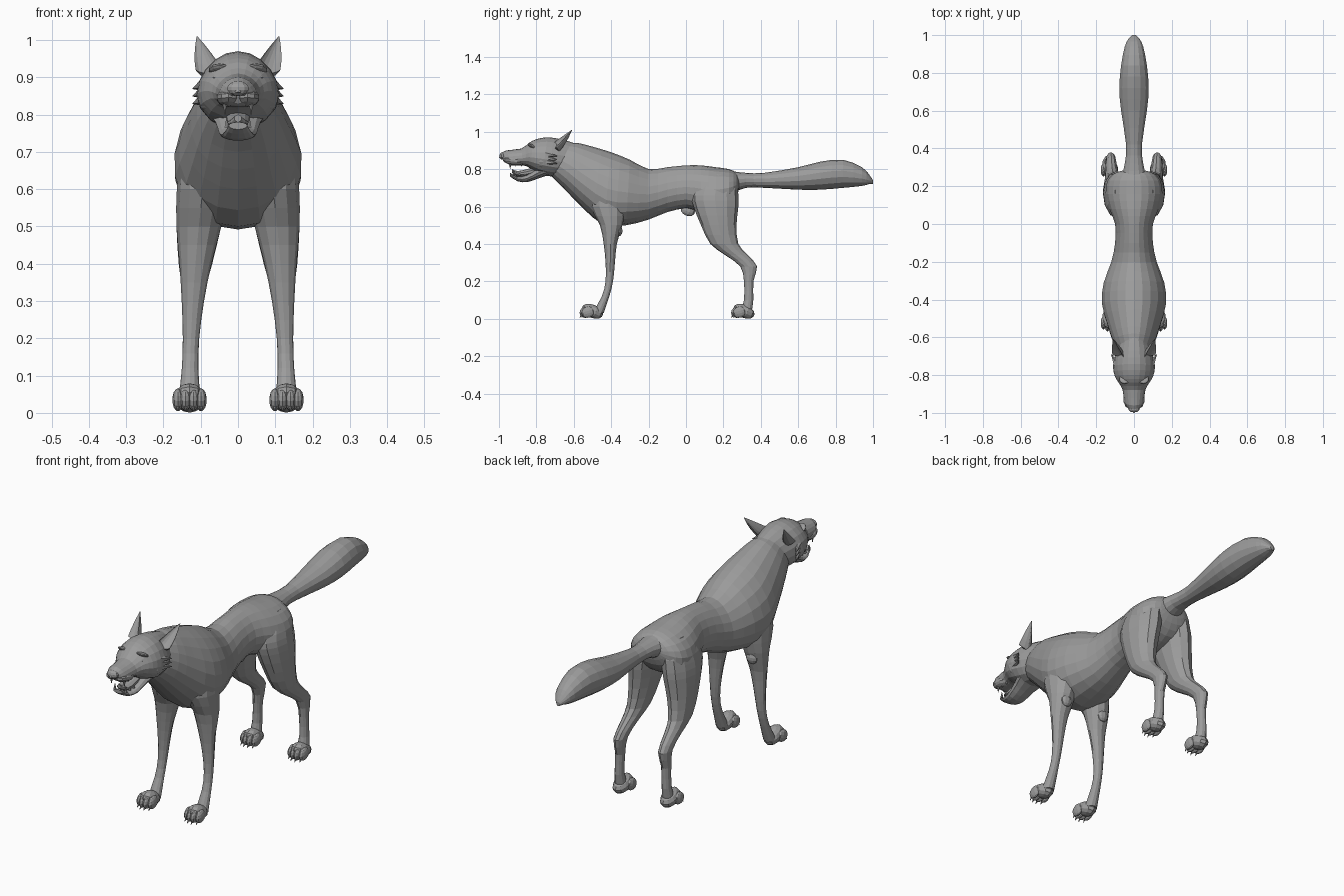
import bpy, bmesh, math
from mathutils import Matrix, Vector

if "Cube" in bpy.data.objects:
    bpy.data.objects.remove(bpy.data.objects["Cube"])

grey = bpy.data.materials.new("fur_grey")
grey.use_nodes = True
colour = (.33, .33, .33, 1)
grey.diffuse_color = colour
grey.node_tree.nodes["Principled BSDF"].inputs["Base Color"].default_value = colour


def finish(name, bm, mirror):
    bmesh.ops.recalc_face_normals(bm, faces=bm.faces)
    mesh = bpy.data.meshes.new(name)
    bm.to_mesh(mesh)
    bm.free()
    mesh.materials.append(grey)
    obj = bpy.data.objects.new(name, mesh)
    bpy.context.collection.objects.link(obj)
    if mirror:
        obj.modifiers.new("Mirror", "MIRROR").use_mirror_merge = False


def refine(stations):
    """Insert a smooth in-between station after each station."""
    rows = [Vector(station) for station in stations]
    padded = [rows[0], *rows, rows[-1]]
    result = []
    for before, a, b, after in zip(padded, rows, rows[1:], padded[3:]):
        result += [a, (a + b) / 2 + (a + b - before - after) / 16]
    return result + [rows[-1]]


def loft(name, stations, sides, egg=0, hollow=False, twist=0, mirror=False):
    """Stations hold: first edge y, z, opposite edge y, z, centre x, half width."""
    bm = bmesh.new()
    rings = []
    turn = Matrix.Rotation(twist, 3, "Z")
    for first_y, first_z, last_y, last_z, centre, half in refine(stations):
        first, last = Vector((centre, first_y, first_z)), Vector((centre, last_y, last_z))
        ring = []
        for k in range(sides):
            angle = math.tau * k / sides
            reach = math.cos(angle)
            width = half * math.sin(angle) * (1 - egg * reach)
            if hollow and reach > 0:
                reach *= -.4
            offset = (first - last) / 2 * reach + Vector((width, 0, 0))
            ring.append(bm.verts.new((first + last) / 2 + turn @ offset))
        rings.append(ring)
    for ring, following in zip(rings, rings[1:]):
        for k in range(sides):
            bm.faces.new((ring[k - 1], ring[k], following[k], following[k - 1]))
    bm.faces.new(rings[0])
    bm.faces.new(rings[-1])
    finish(name, bm, mirror)


def trunk(name, profile, sides, lean=lambda y: 0, egg=0):
    """Upright sections: y, top, bottom, half width; lean shifts the underside."""
    loft(name, [(y, top, y + lean(y), bottom, 0, half)
                for y, top, bottom, half in profile], sides, egg)


def leg(name, profile):
    """Level sections: z, front, back, half width; the legs splay toward the ground."""
    loft(name, [(front, z, back, z, .13 - z * z / 10, half)
                for z, front, back, half in profile], sides=12, mirror=True)


def blob(name, centre, size, tilt=0, mirror=True):
    bm = bmesh.new()
    bmesh.ops.create_uvsphere(bm, u_segments=10, v_segments=7, radius=1)
    turn = Matrix.Rotation(tilt, 3, "X")
    for vert in bm.verts:
        scaled = Vector(a * b for a, b in zip(vert.co, size))
        vert.co = Vector(centre) + turn @ scaled
    finish(name, bm, mirror)


def spike(name, base, direction, radius):
    """Claw, tooth or tuft of fur."""
    bm = bmesh.new()
    base, direction = Vector(base), Vector(direction)
    bmesh.ops.create_cone(bm, cap_ends=True, segments=6, radius1=radius,
                          radius2=radius / 9, depth=direction.length)
    turn = direction.to_track_quat("Z", "Y")
    for vert in bm.verts:
        vert.co = turn @ vert.co + base + direction / 2
    finish(name, bm, mirror=True)


# Torso and neck, the chest leaning forward
trunk("torso", [
    (-.64, .94, .77, .08), (-.58, .94, .7, .11), (-.5, .92, .6, .14),
    (-.4, .89, .5, .17), (-.3, .85, .5, .16), (-.2, .8, .53, .12),
    (-.1, .81, .57, .1), (0, .82, .59, .1), (.08, .82, .57, .13),
    (.16, .81, .57, .15), (.23, .8, .6, .14), (.27, .78, .65, .1),
    (.285, .75, .7, .05)], sides=20, lean=lambda y: min(0, y + .2) / 5, egg=.14)

# Tail, flaring into the rump
trunk("tail", [
    (.15, .81, .65, .09), (.24, .79, .67, .07), (.32, .78, .7, .05),
    (.42, .78, .7, .043), (.6, .81, .69, .07), (.72, .84, .69, .08),
    (.84, .85, .7, .07), (.94, .81, .71, .05), (.98, .77, .72, .03),
    (1, .74, .72, .01)], sides=14)

# Legs
leg("front_leg", [
    (.76, -.46, -.34, .03), (.7, -.5, -.32, .07), (.6, -.51, -.32, .07),
    (.5, -.46, -.34, .06), (.4, -.44, -.37, .043), (.3, -.43, -.38, .03),
    (.2, -.43, -.39, .022), (.12, -.45, -.41, .022), (.03, -.5, -.44, .03)])
leg("hind_leg", [
    (.77, .12, .22, .03), (.72, .06, .27, .06), (.66, .03, .28, .07),
    (.6, .04, .28, .07), (.5, .08, .27, .06), (.4, .13, .28, .045),
    (.34, .21, .33, .033), (.28, .29, .38, .027), (.2, .31, .36, .022),
    (.1, .31, .36, .022), (.03, .29, .35, .03)])
blob("elbow", (.11, -.36, .47), (.03, .02, .03))

# Paws with four toes each, the middle toes reaching further
for paw, tip in (("front", -.57), ("hind", .24)):
    blob(f"{paw}_paw", (.13, tip + .07, .04), (.04, .06, .035), tilt=-.4)
    for toe in range(4):
        offset = (toe - 1.5) / 48
        x, y = .13 + offset, tip + abs(offset) / 2
        blob(f"{paw}_toe_{toe}", (x, y + .03, .035), (.015, .035, .03), tilt=.3)
        spike(f"{paw}_claw_{toe}", (x, y + .01, .02), (0, -.015, -.015), .006)

# Head with the upper muzzle, the face raked back
trunk("head", [
    (-.6, .94, .76, .08), (-.67, .96, .76, .1), (-.74, .97, .77, .11),
    (-.8, .96, .79, .1), (-.84, .94, .81, .08), (-.88, .91, .82, .06),
    (-.96, .9, .82, .05), (-.99, .88, .83, .03), (-1, .86, .85, .01)],
    sides=18, lean=lambda y: (-.85 - y) / 4, egg=.15)

# Open lower jaw, tongue and teeth
trunk("lower_jaw", [
    (-.73, .84, .77, .08), (-.79, .81, .75, .06), (-.85, .77, .73, .05),
    (-.9, .76, .735, .04), (-.94, .78, .76, .025)], sides=12)
trunk("tongue", [
    (-.78, .82, .78, .03), (-.85, .8, .76, .033), (-.9, .79, .76, .03),
    (-.93, .8, .78, .01)], sides=10)
for tooth in range(4):
    y = -.94 + tooth * .03
    length = .015 if tooth else .03
    spike(f"upper_tooth_{tooth}", (.035, y, .83), (0, 0, -length), .007)
    spike(f"lower_tooth_{tooth}", (.03, y + .02, .765), (0, 0, length), .007)

# Nose, lips, eyes, brows and cheeks
blob("nose", (0, -.98, .87), (.03, .018, .02), mirror=False)
blob("lip", (.025, -.92, .845), (.034, .06, .024), tilt=-.1)
blob("eye", (.05, -.84, .9), (.018, .014, .007), tilt=.3)
blob("brow", (.05, -.82, .92), (.03, .03, .01), tilt=-.5)
blob("cheek", (.07, -.76, .85), (.04, .06, .05))
for tuft in range(3):
    spike(f"cheek_tuft_{tuft}", (.09, -.75, .88 - tuft * .02), (.03, .06, -.01), .018)

# Swept-back ears opening forward and outward, tapering to the tip
ear = []
for step in range(5):
    along = step / 4
    y, z = -.72 + along * .11, .92 + along * .09
    taper = 1.03 - along ** 1.4
    ear.append((y - .04 * taper, z + .035 * taper, y + .04 * taper, z - .03 * taper,
                .08 + along * .03, .04 * taper))
loft("ear", ear, sides=14, hollow=True, twist=.5, mirror=True)

# Belly sheath
blob("belly_sheath", (0, .01, .58), (.02, .04, .03), tilt=-.4, mirror=False)
